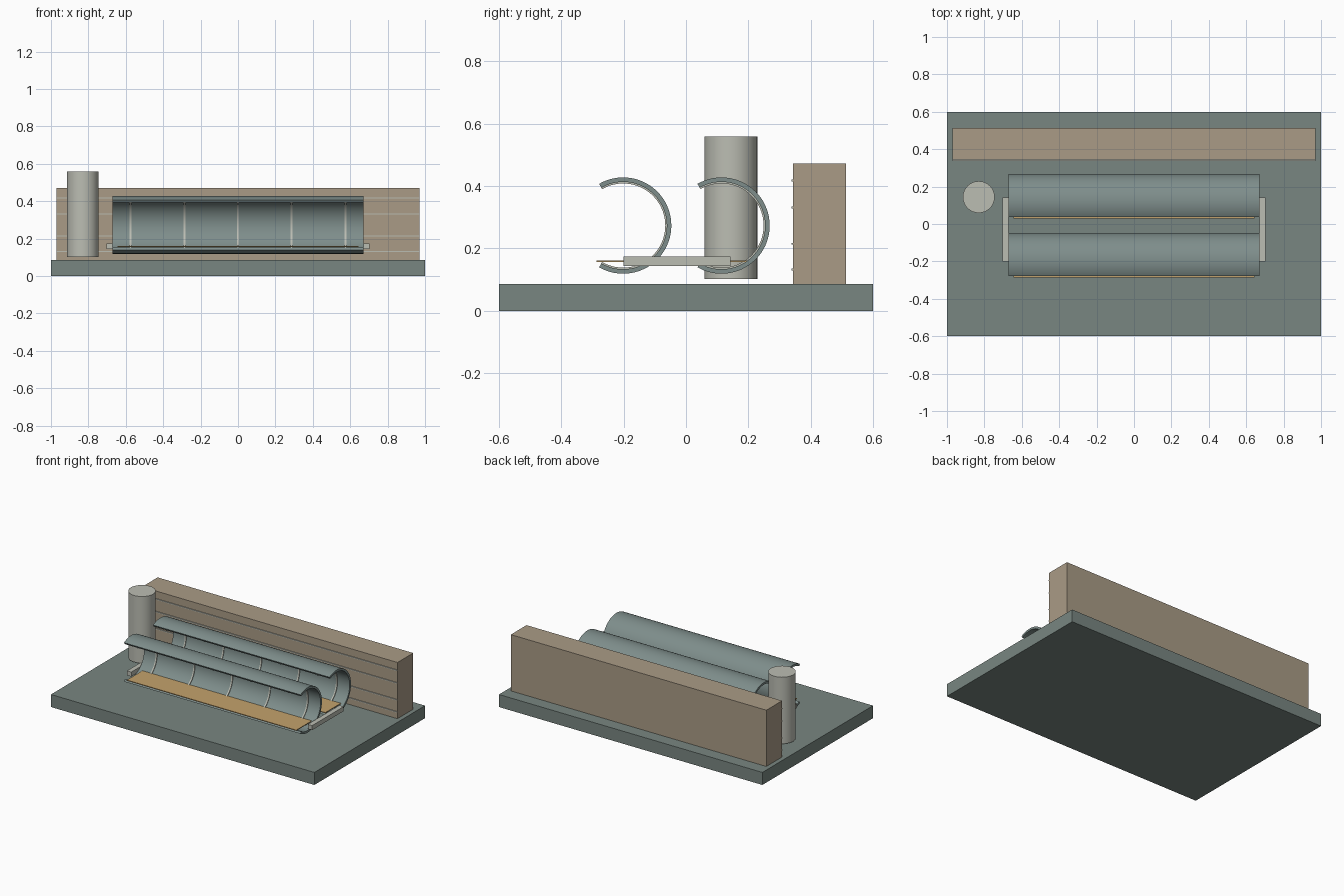
import bpy, bmesh
from math import cos, sin, radians

if "Cube" in bpy.data.objects:
    bpy.data.objects.remove(bpy.data.objects["Cube"])


def material(name, rgb):
    m = bpy.data.materials.new(name)
    m.diffuse_color = (*rgb, 1)
    m.use_nodes = True
    m.node_tree.nodes["Principled BSDF"].inputs["Base Color"].default_value = m.diffuse_color
    return m


SLATE = material("slate", (0.19, 0.24, 0.22))
SHELL = material("shell_grey", (0.21, 0.27, 0.26))
TAN = material("tan", (0.40, 0.33, 0.24))
PALE = material("pale_grey", (0.50, 0.51, 0.45))
WOOD = material("warm_wood", (0.55, 0.36, 0.15))


def add(name, bm, mat):
    bmesh.ops.recalc_face_normals(bm, faces=bm.faces)
    me = bpy.data.meshes.new(name)
    bm.to_mesh(me)
    bm.free()
    me.materials.append(mat)
    ob = bpy.data.objects.new(name, me)
    bpy.context.collection.objects.link(ob)
    return ob


def smooth(ob):
    bpy.ops.object.select_all(action='DESELECT')
    ob.select_set(True)
    bpy.context.view_layer.objects.active = ob
    bpy.ops.object.shade_smooth_by_angle(angle=radians(30))


def box(name, x, y, z, mat):
    bm = bmesh.new()
    bmesh.ops.create_cube(bm, size=1)
    for v in bm.verts:
        v.co = [lo + (c + 0.5) * (hi - lo) for c, (lo, hi) in zip(v.co, (x, y, z))]
    return add(name, bm, mat)


def open_tube(name, x, cy, cz, r_in, r_out, mat, half_angle=120, n=48):
    """C-shaped section, open towards the front, extruded along x."""
    bm = bmesh.new()
    rings = []
    for i in range(n + 1):
        a = radians(-half_angle + 2 * half_angle * i / n)
        rings.append([bm.verts.new((px, cy + r * cos(a), cz + r * sin(a)))
                      for px, r in ((x[0], r_in), (x[0], r_out), (x[1], r_out), (x[1], r_in))])
    for a, b in zip(rings, rings[1:]):
        for k in range(4):
            j = (k + 1) % 4
            bm.faces.new((a[k], a[j], b[j], b[k]))
    bm.faces.new(rings[0])
    bm.faces.new(rings[-1])
    smooth(add(name, bm, mat))


# Base slab and back wall with thin horizontal strips
box("base_slab", (-1, 1), (-0.6, 0.6), (0, 0.086), SLATE)
box("back_wall", (-0.97, 0.97), (0.344, 0.514), (0.086, 0.472), TAN)
for i, z in enumerate((0.132, 0.215, 0.331, 0.418)):
    box(f"wall_strip_{i + 1}", (-0.97, 0.97), (0.338, 0.346), (z - 0.003, z + 0.003), PALE)

# Upright column
bm = bmesh.new()
bmesh.ops.create_cone(bm, cap_ends=True, segments=32, radius1=0.085, radius2=0.085, depth=0.457)
bmesh.ops.translate(bm, verts=bm.verts, vec=(-0.83, 0.144, 0.3305))
smooth(add("column", bm, PALE))

# Two open tubes, each with inner ribs and a floor board
for label, cy in (("front", -0.2015), ("rear", 0.114)):
    open_tube(f"{label}_shell", (-0.67, 0.67), cy, 0.2735, 0.140, 0.1545, SHELL)
    for i in range(5):
        x = -0.574 + 0.287 * i
        open_tube(f"{label}_rib_{i + 1}", (x - 0.005, x + 0.005), cy, 0.2735, 0.135, 0.141, PALE)
    box(f"{label}_floor_board", (-0.643, 0.643), (cy - 0.085, cy + 0.085), (0.156, 0.161), WOOD)

# End rails joining the tubes
for side, s in (("left", -1), ("right", 1)):
    box(f"{side}_end_rail", sorted((s * 0.67, s * 0.703)), (-0.2, 0.142), (0.144, 0.175), PALE)
